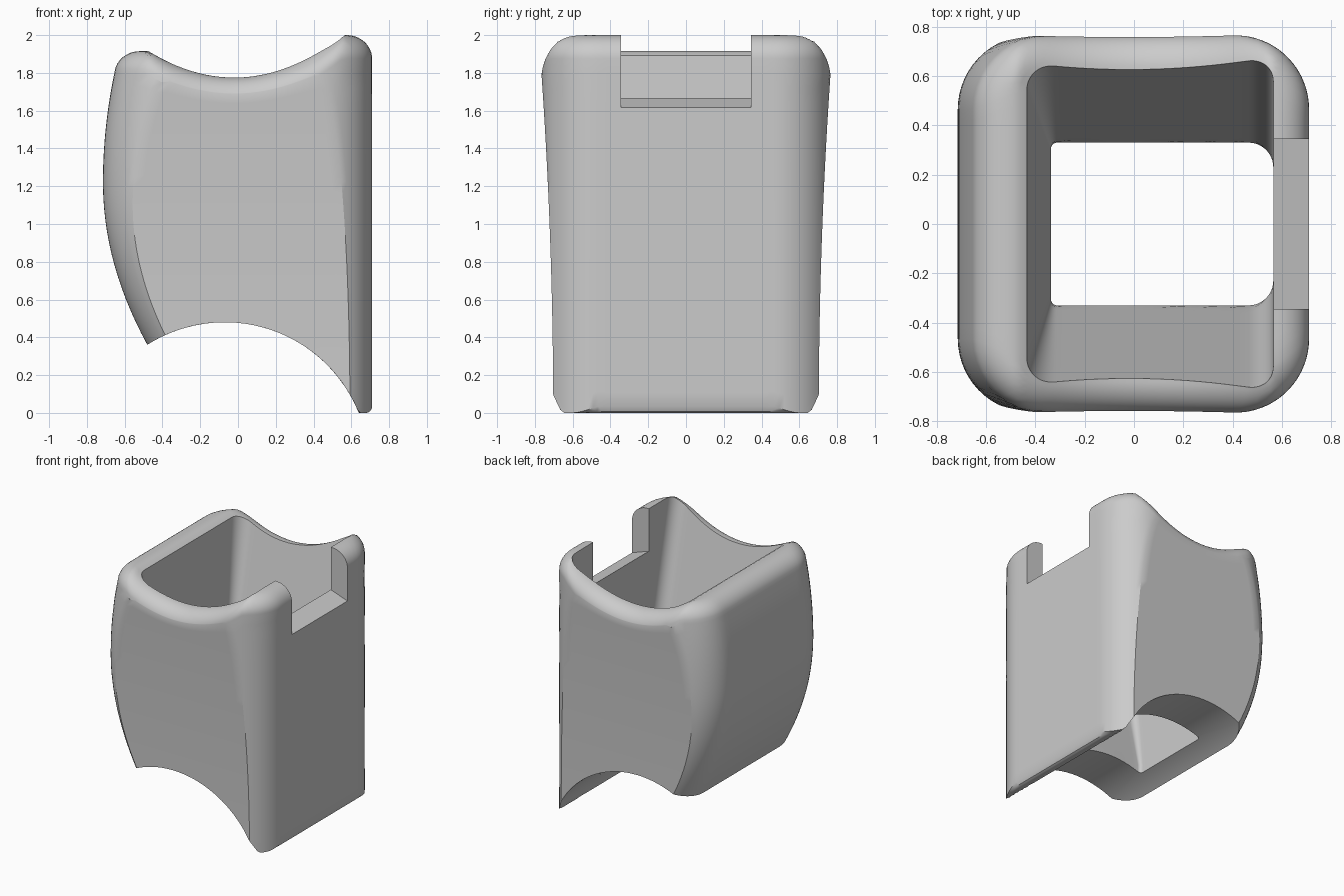
import bpy, bmesh, math
from mathutils import Vector

cube = bpy.data.objects.get("Cube")
if cube:
    bpy.data.objects.remove(cube, do_unlink=True)

grey = bpy.data.materials.new("plain grey")
grey.use_nodes = True
colour = (0.6, 0.6, 0.6, 1)
grey.diffuse_color = colour
grey.node_tree.nodes["Principled BSDF"].inputs["Base Color"].default_value = colour

CORNER, SIDE, WALL, RIM, BASE = 10, 20, 24, 12, 12
DEPTH, ROUND = 0.765, 0.3


def rim_height(p):
    """Saddle-shaped top edge, filleted towards the outer outline."""
    saddle = min(2.0 if p.x > 0 else 1.915, 1.775 + 0.68 * (p.x + 0.02) ** 2)
    qx = abs(p.x - 0.0275) - 0.6825 + ROUND
    qy = abs(p.y) - DEPTH + ROUND
    inset = ROUND - math.hypot(max(qx, 0), max(qy, 0)) - min(max(qx, qy), 0)
    u = min(1, max(0, 1 - inset / 0.135))
    return saddle - 0.125 * (1 - math.sqrt(1 - u * u))


def base_height(p):
    """Arched underside with a rounded toe on the tall flat wall."""
    arch = math.sqrt(max(0, 0.585 - (p.x + 0.07) ** 2)) - 0.285
    toe = 0
    if p.x > 0.675:
        toe = 0.035 - math.sqrt(max(0, 0.035 ** 2 - (p.x - 0.675) ** 2))
    return max(arch, toe, 0)


def outer_section(z):
    """Left x, right x, side plane, full half depth, left and right radius."""
    z = min(z, 1.8)
    bulge = 0.318 if z < 1.22 else 0.18
    side = min(DEPTH, 0.703 + 0.0193 * z * z)
    return -0.715 + bulge * (z - 1.22) ** 2, 0.71, side, DEPTH, ROUND, ROUND


def inner_section(z):
    k = (z - 0.48) / 1.42
    side = 0.33 + 0.325 * max(0, k)
    return -0.34 - 0.095 * k, 0.565, side, side, 0.025 + 0.085 * max(0, k), 0.1


def section_point(section, corner, a, s):
    """Point on a rounded rectangle whose corners are clipped by the side planes."""
    x0, x1, side, depth, rl, rr = section

    def arc(c, t):
        right, back = c in (0, 3), c in (0, 1)
        r = rr if right else rl
        crease = math.asin(min(1, (side - depth + r) / r))
        phi = crease * (t if c in (0, 2) else 1 - t)
        x = r * (1 - math.cos(phi))
        y = depth - r + r * math.sin(phi)
        return Vector((x1 - x if right else x0 + x, y if back else -y))
    if s is None:
        return arc(corner, a)
    return arc(corner, 1).lerp(arc((corner + 1) % 4, 0), s)


params = []
for c in range(4):
    params += [(c, i / CORNER, None) for i in range(CORNER + 1)]
    params += [(c, 0, i / SIDE) for i in range(1, SIDE)]


def solve(section, param, height, z):
    """Find the point whose height agrees with its own position."""
    for _ in range(16):
        p = section_point(section(z), *param)
        z = 0.3 * z + 0.7 * height(p)
    return Vector((p.x, p.y, z))


def column(param):
    """Closed loop up the outside, over the rim, down the inside, under the base."""
    top_in = solve(inner_section, param, rim_height, 1.85)
    top_out = solve(outer_section, param, rim_height, 1.75)
    low_out = solve(outer_section, param, base_height, 0.3)
    low_in = solve(inner_section, param, base_height, 0.4)
    loop = []
    for i in range(WALL):
        z = low_out.z + (top_out.z - low_out.z) * i / WALL
        q = section_point(outer_section(z), *param)
        loop.append(Vector((q.x, q.y, z)))
    loop.append(top_out)
    for i in range(1, RIM):
        p = top_out.lerp(top_in, 1 - math.cos(i / RIM * math.pi / 2))
        p.z = rim_height(p)
        loop.append(p)
    loop.append(top_in)
    for i in range(1, WALL + 1):
        z = top_in.z + (low_in.z - top_in.z) * i / WALL
        q = section_point(inner_section(z), *param)
        loop.append(Vector((q.x, q.y, z)))
    for i in range(1, BASE):
        p = low_in.lerp(low_out, i / BASE)
        p.z = base_height(p)
        loop.append(p)
    return loop


# Hollow sleeve body
bm = bmesh.new()
cols = [[bm.verts.new(p) for p in column(q)] for q in params]
for a, b in zip(cols, cols[1:] + cols[:1]):
    for j in range(len(a)):
        k = (j + 1) % len(a)
        bm.faces.new((a[j], b[j], b[k], a[k]))
bmesh.ops.remove_doubles(bm, verts=bm.verts, dist=0.0001)
bmesh.ops.recalc_face_normals(bm, faces=bm.faces)
mesh = bpy.data.meshes.new("sleeve_body")
bm.to_mesh(mesh)
bm.free()
body = bpy.data.objects.new("sleeve_body", mesh)
bpy.context.collection.objects.link(body)
mesh.materials.append(grey)

# Notch cutter with a sloping floor
bm = bmesh.new()
profile = [(0.48, 1.695), (0.8, 1.585), (0.8, 2.2), (0.48, 2.2)]
face = bm.faces.new([bm.verts.new((x, -0.345, z)) for x, z in profile])
new = bmesh.ops.extrude_face_region(bm, geom=[face])["geom"]
bmesh.ops.translate(bm, vec=(0, 0.69, 0),
                    verts=[v for v in new if isinstance(v, bmesh.types.BMVert)])
bmesh.ops.recalc_face_normals(bm, faces=bm.faces)
cut_mesh = bpy.data.meshes.new("notch_cutter")
bm.to_mesh(cut_mesh)
bm.free()
cut_mesh.materials.append(grey)
cutter = bpy.data.objects.new("notch_cutter", cut_mesh)
bpy.context.collection.objects.link(cutter)
cutter.hide_render = True

# Cut the notch, then discard the cutter
bpy.ops.object.select_all(action="DESELECT")
body.select_set(True)
bpy.context.view_layer.objects.active = body
mod = body.modifiers.new("notch", "BOOLEAN")
mod.operation = "DIFFERENCE"
mod.solver = "EXACT"
mod.object = cutter
bpy.ops.object.modifier_apply(modifier=mod.name)
bpy.data.objects.remove(cutter, do_unlink=True)
bpy.ops.object.shade_smooth_by_angle(angle=math.radians(30))
